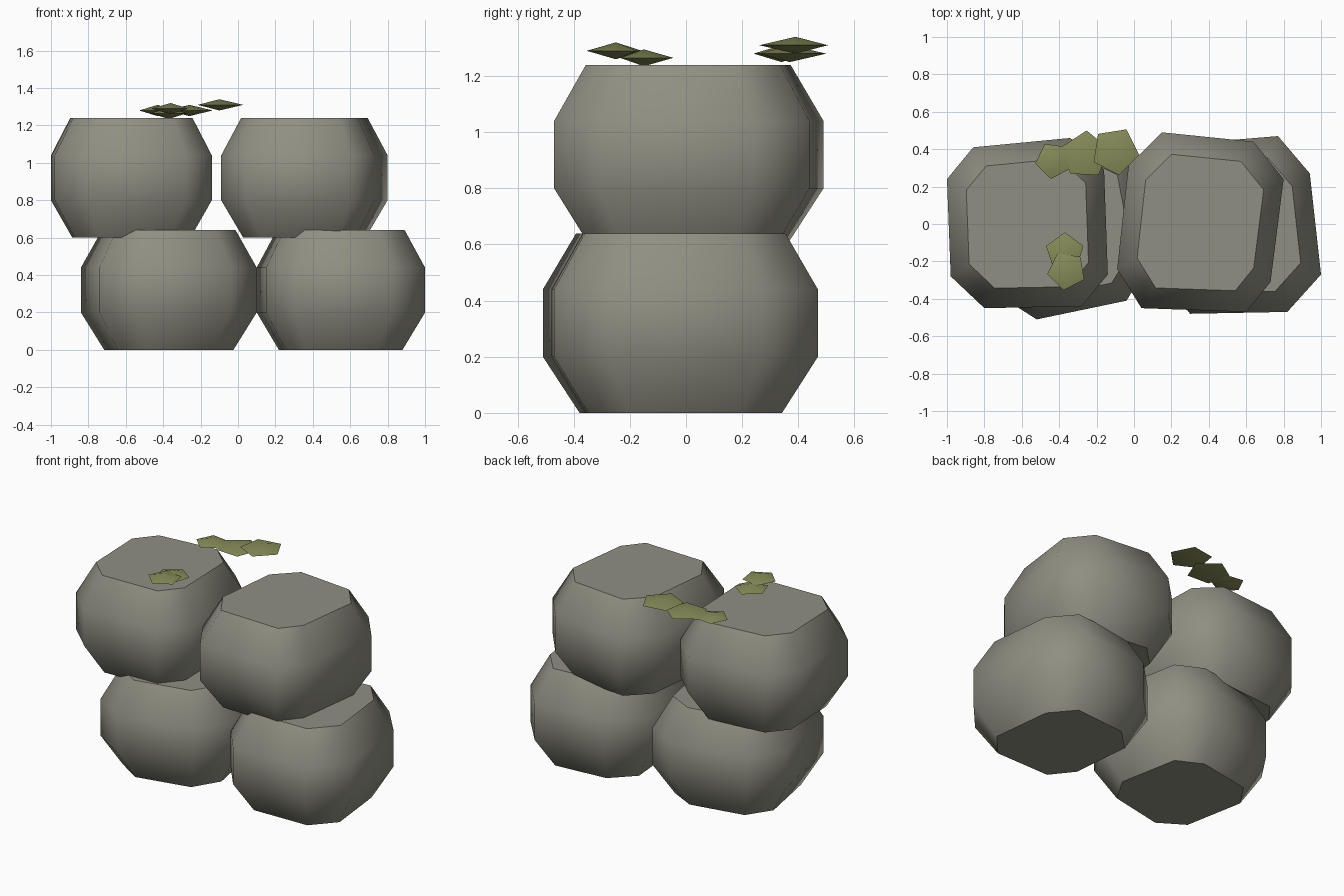
import bpy
import bmesh
from math import cos, sin, radians
from mathutils import Vector

cube = bpy.data.objects.get("Cube")
if cube:
    bpy.data.objects.remove(cube, do_unlink=True)


def make_material(name, rgb):
    mat = bpy.data.materials.new(name)
    mat.use_nodes = True
    mat.diffuse_color = (*rgb, 1)
    mat.node_tree.nodes["Principled BSDF"].inputs["Base Color"].default_value = (*rgb, 1)
    return mat


stone_grey = make_material("stone_grey", (0.28, 0.275, 0.225))
leaf_green = make_material("leaf_green", (0.24, 0.26, 0.10))


def finish(bm, name, mat):
    """Turn a bmesh into a smooth object that keeps its hard rims sharp."""
    bmesh.ops.recalc_face_normals(bm, faces=bm.faces[:])
    mesh = bpy.data.meshes.new(name)
    bm.to_mesh(mesh)
    bm.free()
    mesh.materials.append(mat)
    obj = bpy.data.objects.new(name, mesh)
    bpy.context.collection.objects.link(obj)
    bpy.ops.object.select_all(action="DESELECT")
    obj.select_set(True)
    bpy.context.view_layer.objects.active = obj
    bpy.ops.object.shade_smooth_by_angle(angle=radians(52))


# Height above the stone's base, and outline scale, of each ring
RINGS = [(0, 0.735), (0.2, 1), (0.44, 1), (0.64, 0.76)]


def make_stone(name, base, outline):
    """Stack scaled copies of an eight-sided outline into a rounded block."""
    bm = bmesh.new()
    points = [Vector((x, y, 0)) for x, y in outline]
    centre = sum(points, Vector()) / len(points)
    rings = []
    for height, scale in RINGS:
        lift = Vector((0, 0, base + height))
        rings.append([bm.verts.new(centre + (p - centre) * scale + lift) for p in points])
    bm.faces.new(rings[0])
    bm.faces.new(rings[-1])
    for low, high in zip(rings, rings[1:]):
        for i in range(len(points)):
            j = (i + 1) % len(points)
            bm.faces.new((low[i], low[j], high[j], high[i]))
    finish(bm, name, stone_grey)


def make_leaf(name, centre, radius, turn):
    """Flat five-sided double pyramid."""
    bm = bmesh.new()
    c = Vector(centre)
    tips = [bm.verts.new(c + Vector((0, 0, h))) for h in (-0.03, 0.03)]
    angles = [radians(turn + 72 * i) for i in range(5)]
    rim = [bm.verts.new(c + radius * Vector((cos(a), sin(a), 0))) for a in angles]
    for tip in tips:
        for i in range(5):
            bm.faces.new((rim[i], rim[(i + 1) % 5], tip))
    finish(bm, name, leaf_green)


# Two lower stones
make_stone("lower_right_stone", 0, [
    (0.1, -0.18), (0, 0.35), (-0.22, 0.46), (-0.7, 0.37),
    (-0.84, 0.16), (-0.74, -0.37), (-0.52, -0.51), (-0.04, -0.41)])
make_stone("lower_left_stone", 0, [
    (1, -0.27), (0.94, 0.27), (0.77, 0.47), (0.29, 0.43),
    (0.1, 0.24), (0.15, -0.29), (0.3, -0.48), (0.82, -0.47)])

# Two upper stones
make_stone("upper_right_stone", 0.6, [
    (-0.14, -0.27), (-0.16, 0.29), (-0.34, 0.46), (-0.86, 0.41),
    (-1, 0.24), (-0.98, -0.28), (-0.8, -0.45), (-0.28, -0.44)])
make_stone("upper_left_stone", 0.6, [
    (0.73, -0.31), (0.8, 0.24), (0.64, 0.44), (0.15, 0.49),
    (-0.03, 0.31), (-0.09, -0.24), (0.04, -0.45), (0.6, -0.47)])

# Leaf clusters at the back and the front
make_leaf("back_leaf_right", (-0.43, 0.34, 1.28), 0.1, 46)
make_leaf("back_leaf_middle", (-0.26, 0.37, 1.28), 0.13, 15)
make_leaf("back_leaf_left", (-0.1, 0.39, 1.31), 0.13, 63)
make_leaf("front_leaf_low", (-0.37, -0.15, 1.265), 0.105, 18)
make_leaf("front_leaf_high", (-0.36, -0.25, 1.29), 0.105, 45)
